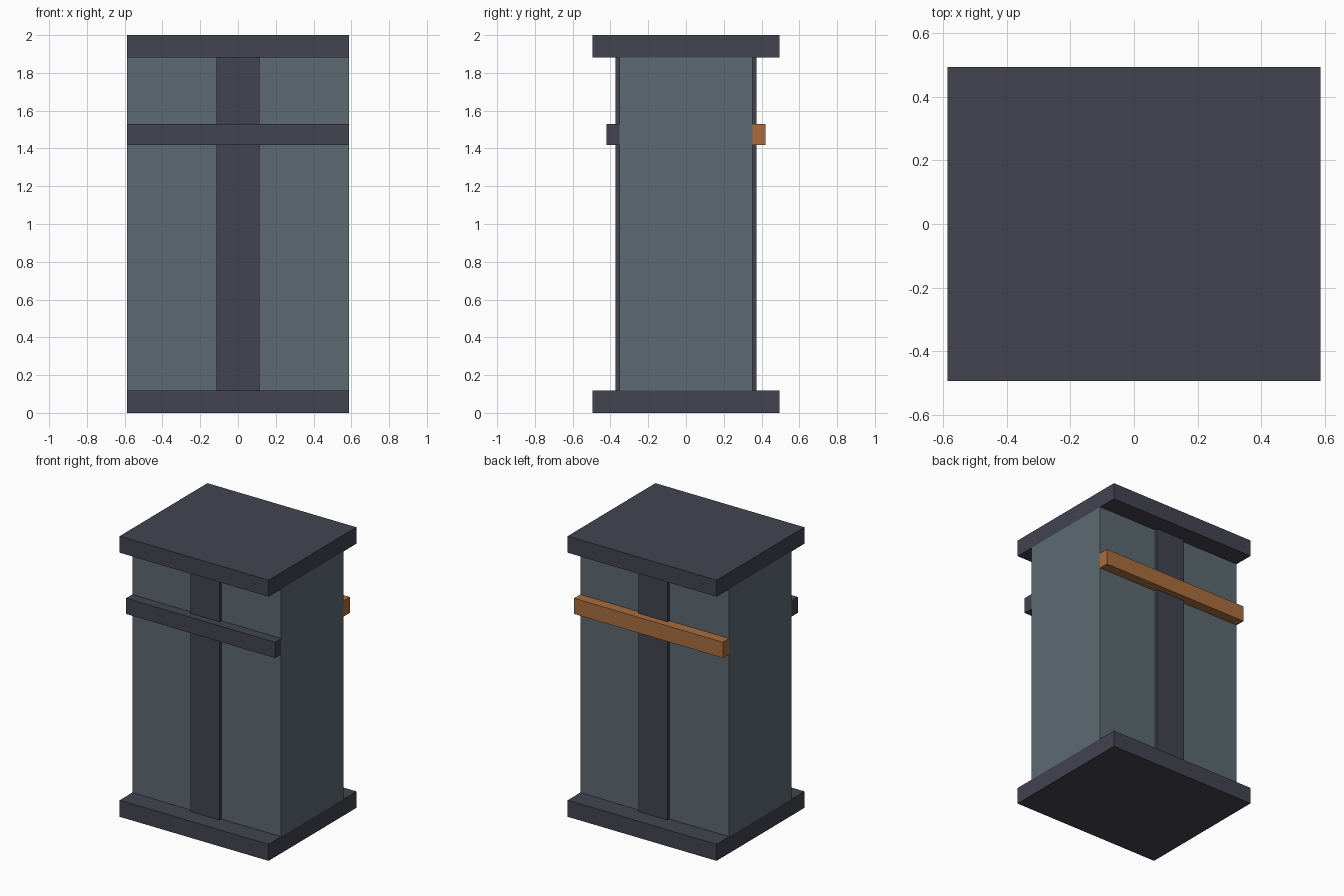
import bpy
import bmesh
from mathutils import Matrix

if "Cube" in bpy.data.objects:
    bpy.data.objects.remove(bpy.data.objects["Cube"])


def material(name, color):
    m = bpy.data.materials.new(name)
    m.diffuse_color = (*color, 1.0)
    m.use_nodes = True
    m.node_tree.nodes["Principled BSDF"].inputs["Base Color"].default_value = m.diffuse_color
    return m


DARK = material("dark slate", (0.054, 0.057, 0.081))
GREY = material("blue grey", (0.110, 0.142, 0.168))
ORANGE = material("burnt orange", (0.400, 0.155, 0.050))


def box(name, x, y, z, mat):
    """Axis-aligned box from (min, max) ranges."""
    size = [b - a for a, b in (x, y, z)]
    mid = [(a + b) / 2 for a, b in (x, y, z)]
    bm = bmesh.new()
    bmesh.ops.create_cube(bm, size=1.0, matrix=Matrix.Diagonal((*size, 1.0)))
    mesh = bpy.data.meshes.new(name)
    bm.to_mesh(mesh)
    bm.free()
    mesh.materials.append(mat)
    obj = bpy.data.objects.new(name, mesh)
    obj.location = mid
    bpy.context.collection.objects.link(obj)
    return obj


HALF_W = 0.587      # shared half width of every full-width part
BODY_Y = 0.352      # half depth of the body
PLATE_Y = 0.494     # half depth of the plates
PLATE_H = 0.118     # plate thickness
WIDE = (-HALF_W, HALF_W)
SHAFT = (PLATE_H, 2.0 - PLATE_H)

# Base and cap plates, with the body between them
box("base_plate", WIDE, (-PLATE_Y, PLATE_Y), (0.0, PLATE_H), DARK)
box("cap_plate", WIDE, (-PLATE_Y, PLATE_Y), (2.0 - PLATE_H, 2.0), DARK)
box("body", WIDE, (-BODY_Y, BODY_Y), SHAFT, GREY)

# Central strip and crossbar on the front and back
for side, sign, bar_color in (("front", -1, DARK), ("back", 1, ORANGE)):
    def out(depth):
        return tuple(sorted((sign * BODY_Y, sign * depth)))
    box(side + "_strip", (-0.115, 0.115), out(0.373), SHAFT, DARK)
    box(side + "_crossbar", WIDE, out(0.422), (1.418, 1.53), bar_color)
